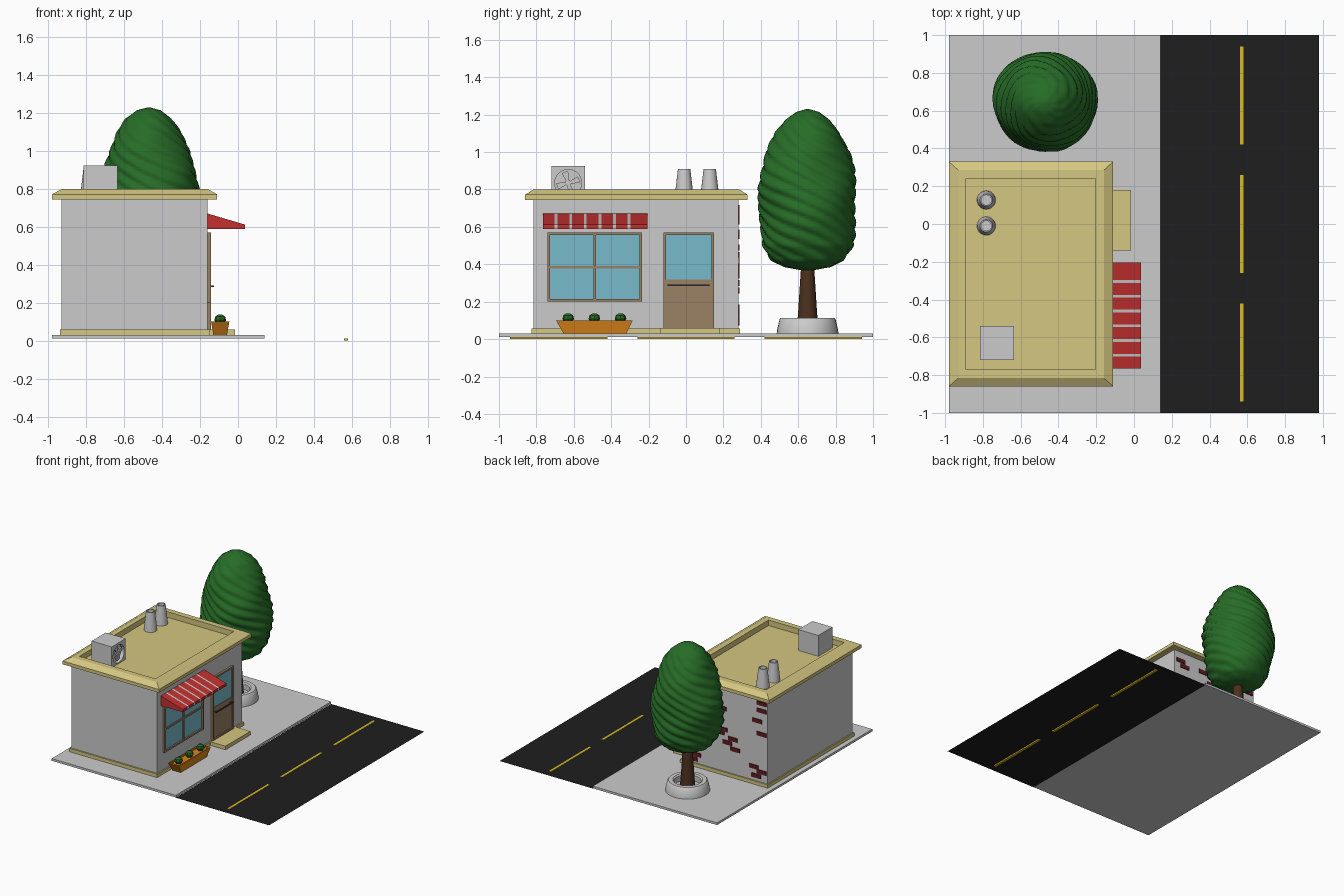
import bpy, bmesh
from math import sin, cos, pi, radians

if "Cube" in bpy.data.objects:
    bpy.data.objects.remove(bpy.data.objects["Cube"])


def paint(name, r, g, b):
    m = bpy.data.materials.new(name)
    m.diffuse_color = (r, g, b, 1)
    m.use_nodes = True
    m.node_tree.nodes["Principled BSDF"].inputs["Base Color"].default_value = m.diffuse_color
    return m


CREAM = paint("cream", 0.66, 0.57, 0.22)
ASPHALT = paint("asphalt", 0.013, 0.013, 0.013)
YELLOW = paint("yellow", 0.70, 0.48, 0.02)
RED = paint("red", 0.55, 0.03, 0.03)
BRICK = paint("brick", 0.12, 0.012, 0.015)
GLASS = paint("glass", 0.19, 0.50, 0.60)
WOOD = paint("wood", 0.33, 0.22, 0.13)
ORANGE = paint("orange", 0.70, 0.23, 0.01)
BARK = paint("bark", 0.07, 0.03, 0.013)
LEAF = paint("leaf", 0.02, 0.15, 0.02)
DARK = paint("dark_metal", 0.06, 0.06, 0.07)


def loft(name, parts, mat=None, smooth=None):
    """Each part is a list of equal-sized rings, bridged and capped."""
    bm = bmesh.new()
    for rings in parts:
        vs = [[bm.verts.new(p) for p in ring] for ring in rings]
        n = len(vs[0])
        for a, b in zip(vs, vs[1:]):
            for i in range(n):
                j = (i + 1) % n
                bm.faces.new((a[i], a[j], b[j], b[i]))
        bm.faces.new(vs[0][::-1])
        bm.faces.new(vs[-1])
    bmesh.ops.recalc_face_normals(bm, faces=bm.faces)
    me = bpy.data.meshes.new(name)
    bm.to_mesh(me)
    bm.free()
    ob = bpy.data.objects.new(name, me)
    bpy.context.collection.objects.link(ob)
    if mat:
        me.materials.append(mat)
    if smooth:
        bpy.ops.object.select_all(action='DESELECT')
        ob.select_set(True)
        bpy.context.view_layer.objects.active = ob
        bpy.ops.object.shade_smooth_by_angle(angle=radians(smooth))
    return ob


def rect(x0, x1, y0, y1, z):
    return [(x0, y0, z), (x1, y0, z), (x1, y1, z), (x0, y1, z)]


def boxes(name, items, mat=None):
    return loft(name, [[rect(a, b, c, d, e), rect(a, b, c, d, f)]
                       for a, b, c, d, e, f in items], mat)


def lathe(cx, cy, profile, n):
    return [[(cx + r * cos(2 * pi * i / n), cy + r * sin(2 * pi * i / n), z)
             for i in range(n)] for r, z in profile]


# Ground: pavement, flat road, lane dashes
boxes("pavement", [(-0.98, 0.14, -1, 1, 0.012, 0.03)])
road_mesh = bpy.data.meshes.new("road")
road_mesh.from_pydata(rect(0.14, 0.98, -1, 1, 0.01), [], [(0, 1, 2, 3)])
road_mesh.materials.append(ASPHALT)
bpy.context.collection.objects.link(bpy.data.objects.new("road", road_mesh))
boxes("lane_dashes", [(0.56, 0.58, y - 0.26, y + 0.26, 0, 0.012)
                      for y in (-0.68, 0, 0.68)], YELLOW)

# Building shell
boxes("walls", [(-0.93, -0.16, -0.815, 0.28, 0.03, 0.75)])
boxes("base_trim", [(-0.94, -0.15, -0.827, 0.29, 0.03, 0.058)], CREAM)
boxes("doorstep", [(-0.15, -0.015, -0.14, 0.18, 0.03, 0.06)], CREAM)
loft("roof", [[rect(-0.93, -0.16, -0.81, 0.28, 0.745),
               rect(-0.98, -0.11, -0.86, 0.33, 0.745),
               rect(-0.98, -0.11, -0.86, 0.33, 0.772),
               rect(-0.93, -0.16, -0.815, 0.285, 0.80),
               rect(-0.89, -0.205, -0.77, 0.24, 0.80),
               rect(-0.89, -0.205, -0.77, 0.24, 0.755)]], CREAM)

# Window and door
def frame(y0, y1, z0, z1, w=0.014, x0=-0.17, x1=-0.143):
    return [(x0, x1, y0, y0 + w, z0, z1), (x0, x1, y1 - w, y1, z0, z1),
            (x0, x1, y0 + w, y1 - w, z0, z0 + w),
            (x0, x1, y0 + w, y1 - w, z1 - w, z1)]


boxes("window_frame", frame(-0.74, -0.235, 0.20, 0.57)
      + [(-0.17, -0.146, -0.494, -0.480, 0.21, 0.56),
         (-0.17, -0.147, -0.73, -0.245, 0.378, 0.392)], WOOD)
boxes("window_glass", [(-0.17, -0.155, -0.73, -0.245, 0.21, 0.56)], GLASS)
boxes("door_frame", frame(-0.12, 0.15, 0.058, 0.57), WOOD)
boxes("door_panel", [(-0.17, -0.15, -0.11, 0.14, 0.06, 0.32)], WOOD)
boxes("door_glass", [(-0.17, -0.155, -0.11, 0.14, 0.32, 0.56)], GLASS)
boxes("door_handle", [(-0.134, -0.126, -0.10, 0.125, 0.283, 0.292)]
      + [(-0.152, -0.13, y, y + 0.008, 0.284, 0.291) for y in (-0.09, 0.107)], DARK)

# Awning: seven red panels separated by pale stripes
def awning(y0, y1):
    prof = [(-0.165, 0.59), (0.038, 0.59), (0.038, 0.612), (-0.165, 0.672)]
    return [[(x, y, z) for x, z in prof] for y in (y0, y1)]


pitch, gap, start = 0.078, 0.015, -0.765
reds = [(start + i * pitch, start + (i + 1) * pitch - gap) for i in range(7)]
reds[-1] = (reds[-1][0], -0.205)
loft("awning_panels", [awning(*s) for s in reds], RED)
loft("awning_stripes", [awning(a[1], b[0]) for a, b in zip(reds, reds[1:])])

# Exposed bricks on the side wall (centre x, centre z)
spots = [(-0.88, 0.70), (-0.88, 0.64), (-0.84, 0.55), (-0.88, 0.45), (-0.81, 0.17),
         (-0.88, 0.14), (-0.83, 0.10), (-0.52, 0.57), (-0.53, 0.40), (-0.62, 0.34),
         (-0.57, 0.30), (-0.64, 0.26), (-0.50, 0.37), (-0.29, 0.13), (-0.26, 0.09),
         (-0.22, 0.17), (-0.22, 0.67), (-0.26, 0.63), (-0.34, 0.49), (-0.21, 0.42),
         (-0.25, 0.38), (-0.44, 0.65)]
boxes("bricks", [(x - 0.042, x + 0.042, 0.27, 0.287, z - 0.016, z + 0.016)
                 for x, z in spots], BRICK)

# Rooftop chimneys, hollow at the top
loft("chimneys", [lathe(-0.782, y, [(0.05, 0.75), (0.046, 0.80), (0.033, 0.91),
                                    (0.026, 0.91), (0.026, 0.83)], 20)
                  for y in (-0.01, 0.127)], None, 35)

# Air conditioner: square shell with a round recess and fan
AY, AZ, N = -0.63, 0.835, 32


def ac_ring(x, r, square=False):
    pts = []
    for i in range(N):
        c, s = cos(2 * pi * i / N), sin(2 * pi * i / N)
        k = r / max(abs(c), abs(s)) if square else r
        pts.append((x, AY + k * c, AZ + k * s))
    return pts


loft("air_conditioner", [[ac_ring(-0.815, 0.09, True), ac_ring(-0.635, 0.09, True),
                          ac_ring(-0.635, 0.072), ac_ring(-0.665, 0.072)]])
star = [(0.062 if i % 8 in (0, 1, 2, 3) else 0.016) for i in range(N)]
loft("fan_blades", [[[(x, AY + star[i] * cos(2 * pi * i / N), AZ + star[i] * sin(2 * pi * i / N))
                      for i in range(N)] for x in (-0.658, -0.648)]])

# Planter with three small bushes
loft("planter", [[rect(-0.13, -0.058, -0.655, -0.32, 0.03),
                  rect(-0.142, -0.046, -0.695, -0.285, 0.10),
                  rect(-0.132, -0.056, -0.68, -0.30, 0.10),
                  rect(-0.132, -0.056, -0.68, -0.30, 0.088)]], ORANGE)
loft("planter_bushes", [lathe(-0.094, y, [(0.018, 0.085), (0.031, 0.108), (0.026, 0.127),
                                          (0.010, 0.138)], 8)
                        for y in (-0.63, -0.49, -0.35)], LEAF)

# Tree: ring planter, trunk, twisted crown
TX, TY = -0.47, 0.65
loft("tree_pot", [lathe(TX, TY, [(0.165, 0.03), (0.163, 0.05), (0.15, 0.105), (0.142, 0.114),
                                 (0.11, 0.114), (0.10, 0.105), (0.10, 0.06)], 32)], None, 40)
loft("trunk", [lathe(TX, TY, [(0.058, 0.05), (0.05, 0.15), (0.042, 0.28), (0.034, 0.40),
                              (0.03, 0.5)], 12)], BARK, 40)
crown = [(0.37, 0.04), (0.385, 0.12), (0.42, 0.185), (0.50, 0.235), (0.60, 0.253),
         (0.70, 0.262), (0.80, 0.262), (0.90, 0.243), (1.00, 0.215), (1.10, 0.17),
         (1.17, 0.12), (1.215, 0.06), (1.23, 0.008)]
rings = []
for (z0, r0), (z1, r1) in zip(crown, crown[1:]):
    steps = max(3, round((z1 - z0) / 0.0125))
    for k in range(steps):
        t = k / steps
        z, r = z0 + (z1 - z0) * t, r0 + (r1 - r0) * t
        ring = []
        for i in range(96):
            a = 2 * pi * i / 96
            ridge = abs(sin(5 * (a + 9 * z) + 0.5 * sin(3 * a + 7 * z)))
            lump = 0.03 * sin(2 * a + 11 * z) + 0.02 * sin(3 * a - 17 * z)
            q = r * (0.965 + 0.065 * ridge + lump)
            ring.append((TX + q * cos(a), TY + q * sin(a), z))
        rings.append(ring)
rings.append([(TX + 0.008 * cos(2 * pi * i / 96), TY + 0.008 * sin(2 * pi * i / 96), 1.23)
              for i in range(96)])
loft("tree_crown", [rings], LEAF, 60)
